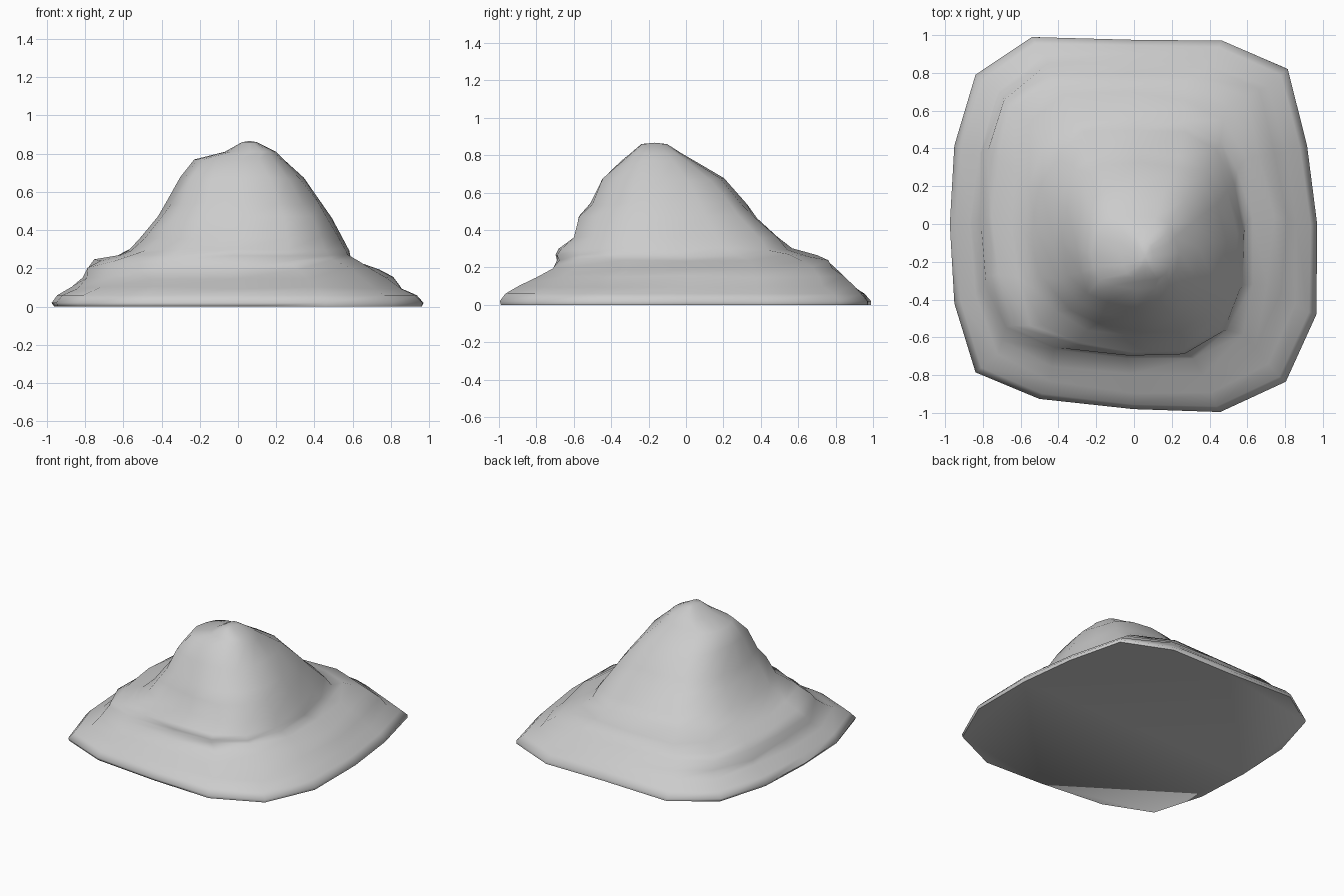
import bpy, bmesh, random

if "Cube" in bpy.data.objects:
    bpy.data.objects.remove(bpy.data.objects["Cube"])

random.seed(4)

# Footprint of the hill: 16 outline points, counter-clockwise
FOOT = [(.97, 0), (.92, .42), (.82, .83), (.47, .98), (0, .98), (-.54, 1),
        (-.84, .80), (-.95, .42), (-.97, 0), (-.95, -.42), (-.84, -.79),
        (-.5, -.93), (0, -.98), (.46, -1), (.81, -.84), (.97, -.48)]

# Contour levels: height, then reach to left, right, front and back
LEVELS = [
    (.00, .965, .965, .99, .99),
    (.02, .98, .975, 1.0, .995),
    (.06, .95, .94, .975, .965),
    (.10, .87, .88, .91, .92),
    (.15, .84, .81, .82, .87),
    (.20, .815, .74, .74, .83),
    (.24, .77, .65, .72, .79),
    (.265, .66, .61, .71, .71),
    (.30, .59, .58, .69, .575),
    (.36, .52, .555, .62, .52),
    (.47, .43, .49, .59, .40),
    (.54, .38, .44, .53, .335),
    (.67, .31, .345, .46, .21),
    (.77, .23, .24, .35, .05),
    (.81, .07, .20, .30, -.02),
    (.86, -.02, .10, .24, -.10),
]


def contour(bm, index, level):
    z, left, right, front, back = level
    cx, cy = (right - left) / 2, (back - front) / 2
    hx, hy = (right + left) / 2, (back + front) / 2
    ring = []
    for px, py in FOOT:
        # corners round off slightly towards the summit, with a little roughness
        corner = abs(px * py)
        k = 1 - .16 * corner * index / len(LEVELS)
        if 3 <= index <= 12:
            k *= random.uniform(.97, 1.01)
        rise = random.uniform(-.008, .008) if 3 <= index <= 12 else 0
        ring.append(bm.verts.new((cx + hx * px / .975 * k, cy + hy * py * k, z + rise)))
    return ring


# Hill: stacked contours bridged together, closed by a summit and a flat base
bm = bmesh.new()
rings = [contour(bm, i, lv) for i, lv in enumerate(LEVELS)]
n = len(FOOT)
for low, high in zip(rings, rings[1:]):
    for i in range(n):
        j = (i + 1) % n
        bm.faces.new((low[i], low[j], high[j], high[i]))
summit = bm.verts.new((.06, -.17, .867))
for i in range(n):
    bm.faces.new((rings[-1][i], rings[-1][(i + 1) % n], summit))
bm.faces.new(rings[0][::-1])
bmesh.ops.recalc_face_normals(bm, faces=bm.faces)

mesh = bpy.data.meshes.new("hill")
bm.to_mesh(mesh)
bm.free()
hill = bpy.data.objects.new("hill", mesh)
bpy.context.collection.objects.link(hill)
bpy.context.view_layer.objects.active = hill
hill.select_set(True)
bpy.ops.object.shade_smooth_by_angle(angle=1.2)
